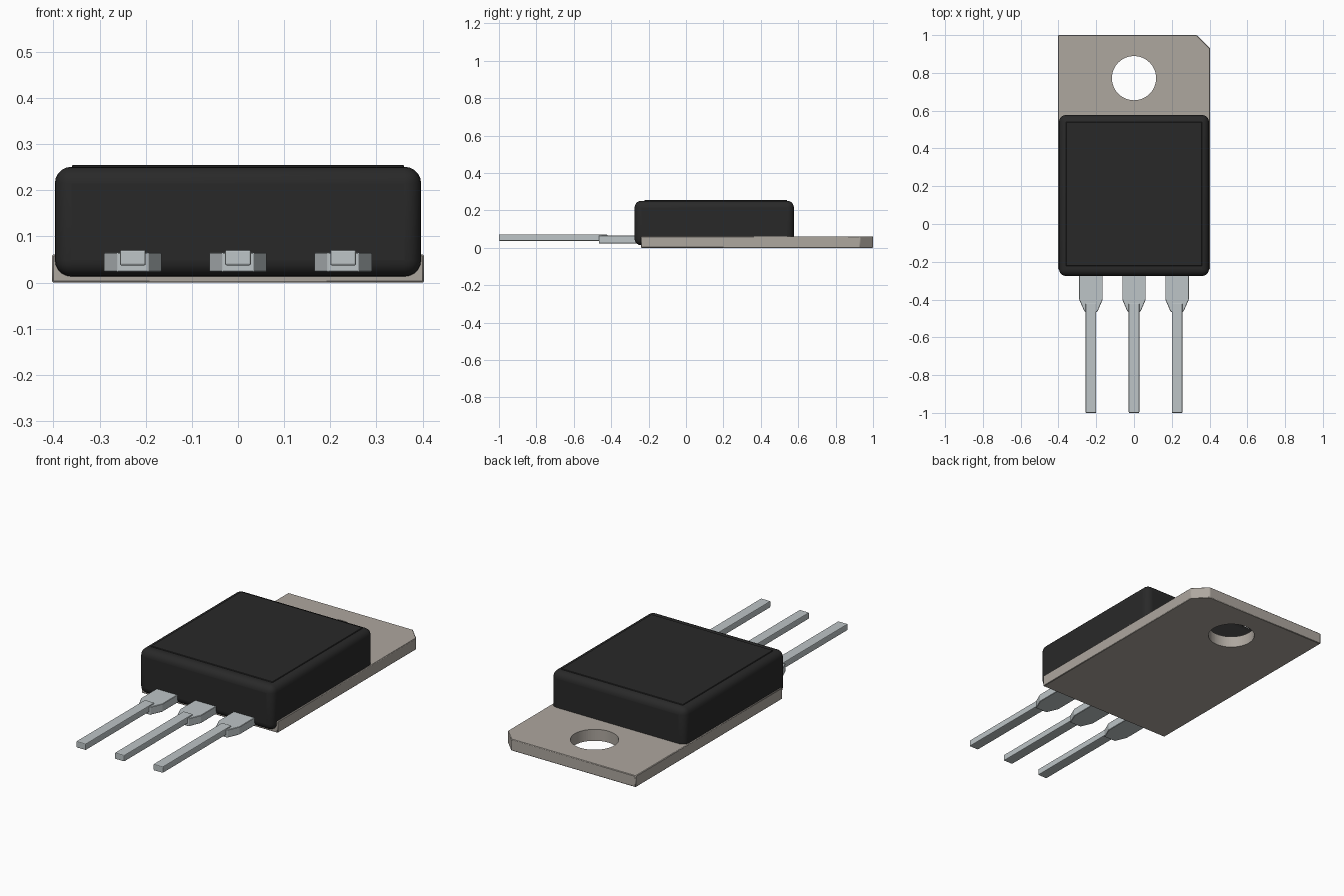
import bpy, bmesh, math

if "Cube" in bpy.data.objects:
    bpy.data.objects.remove(bpy.data.objects["Cube"])


def material(name, color):
    m = bpy.data.materials.new(name)
    m.diffuse_color = (*color, 1)
    m.use_nodes = True
    m.node_tree.nodes["Principled BSDF"].inputs["Base Color"].default_value = m.diffuse_color
    return m


TAB = material("warm grey metal", (0.42, 0.385, 0.345))
BLACK = material("black plastic", (0.022, 0.022, 0.022))
TIN = material("tinned metal", (0.51, 0.555, 0.57))


def finish(obj, mat, bevel=0, segments=1):
    obj.data.materials.append(mat)
    if bevel:
        b = obj.modifiers.new("Bevel", 'BEVEL')
        b.width, b.segments = bevel, segments
        b.limit_method = 'ANGLE'
    return obj


def prism(name, outline, z0, z1, mat, bevel=0, segments=1):
    """Extrude a flat xy outline from z0 to z1."""
    bm = bmesh.new()
    face = bm.faces.new([bm.verts.new((x, y, z0)) for x, y in outline])
    top = bmesh.ops.extrude_face_region(bm, geom=[face])["geom"]
    for v in top:
        if isinstance(v, bmesh.types.BMVert):
            v.co.z = z1
    bmesh.ops.recalc_face_normals(bm, faces=bm.faces)
    mesh = bpy.data.meshes.new(name)
    bm.to_mesh(mesh)
    bm.free()
    obj = bpy.data.objects.new(name, mesh)
    bpy.context.collection.objects.link(obj)
    return finish(obj, mat, bevel, segments)


def rect(x0, x1, y0, y1):
    return [(x0, y0), (x1, y0), (x1, y1), (x0, y1)]


# Mounting tab with one clipped corner and a screw hole
tab = prism("mounting_tab",
            [(-0.403, -0.24), (0.403, -0.24), (0.403, 0.93), (0.333, 1.0), (-0.403, 1.0)],
            0.0, 0.061, TAB, 0.003)
circle = [(0.117 * math.cos(a), 0.772 + 0.117 * math.sin(a))
          for a in (i * math.tau / 64 for i in range(64))]
cutter = prism("hole_cutter", circle, -0.1, 0.2, TAB)
cutter.hide_render = True
cutter.hide_viewport = True
hole = tab.modifiers.new("Hole", 'BOOLEAN')
hole.object, hole.operation, hole.solver = cutter, 'DIFFERENCE', 'EXACT'

# Rounded plastic case and the thin raised panel on its top
case = prism("case", rect(-0.397, 0.397, -0.275, 0.577), 0.013, 0.251, BLACK, 0.036, 5)
panel = prism("top_panel", rect(-0.36, 0.36, -0.222, 0.54), 0.245, 0.255, BLACK, 0.002)

# Three leads: a broad tapered shoulder with a thin pin on it
for i, x in enumerate((-0.228, 0, 0.228), 1):
    prism(f"lead_shoulder_{i}",
          [(x - 0.062, -0.2), (x - 0.062, -0.4), (x - 0.034, -0.465),
           (x + 0.034, -0.465), (x + 0.062, -0.4), (x + 0.062, -0.2)],
          0.023, 0.065, TIN, 0.002)
    prism(f"lead_pin_{i}", rect(x - 0.028, x + 0.028, -1.0, -0.42), 0.037, 0.071, TIN, 0.004, 2)

# Smooth the rounded edges
for obj in (tab, case):
    bpy.ops.object.select_all(action='DESELECT')
    obj.select_set(True)
    bpy.context.view_layer.objects.active = obj
    bpy.ops.object.shade_smooth_by_angle(angle=math.radians(30))
